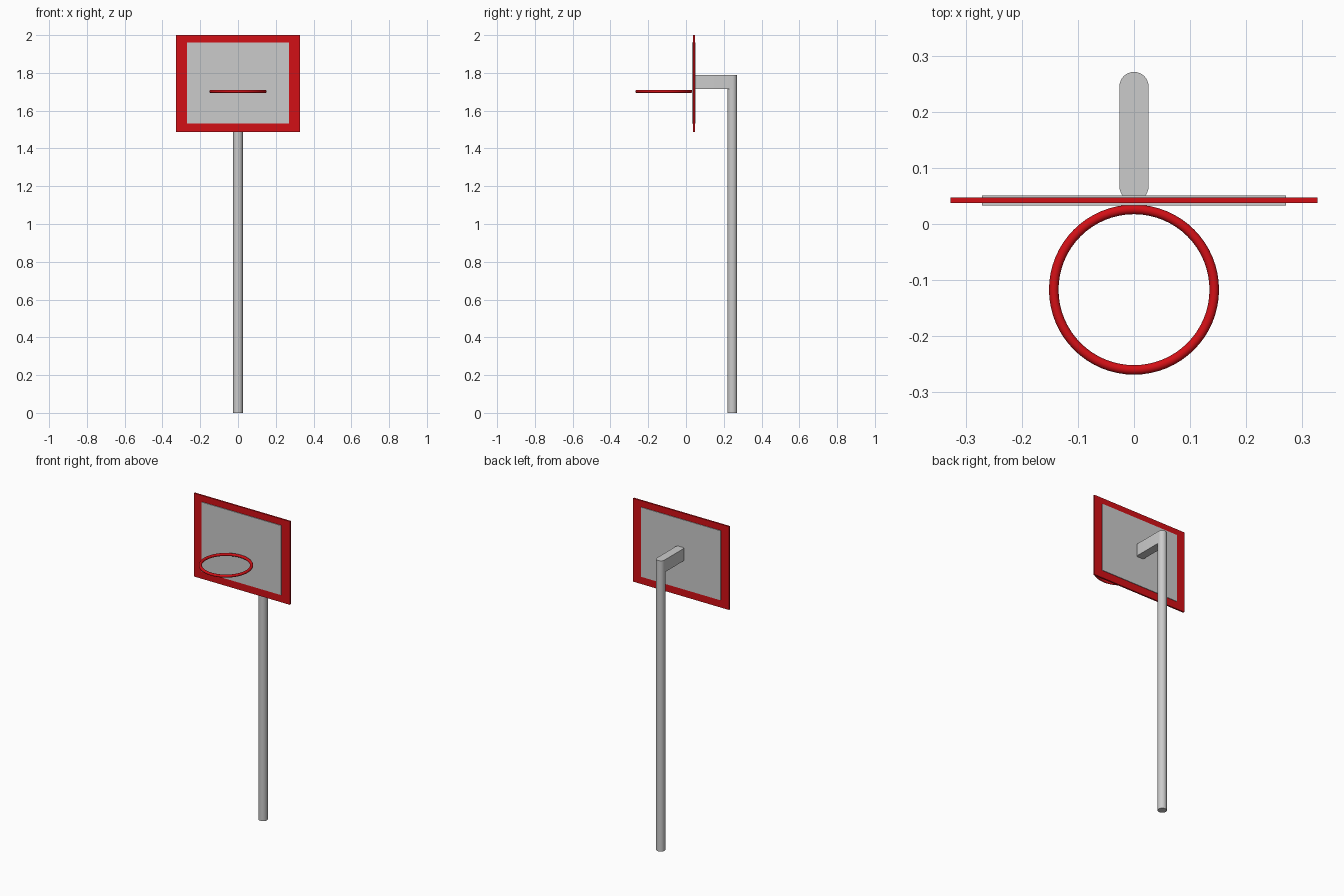
import bpy, bmesh, math

if "Cube" in bpy.data.objects:
    bpy.data.objects.remove(bpy.data.objects["Cube"])

red = bpy.data.materials.new("red_paint")
red.diffuse_color = (0.65, 0.005, 0.008, 1)
red.use_nodes = True
red.node_tree.nodes["Principled BSDF"].inputs["Base Color"].default_value = red.diffuse_color


def make_object(name, bm, material=None, smooth=False):
    bmesh.ops.recalc_face_normals(bm, faces=bm.faces)
    mesh = bpy.data.meshes.new(name)
    bm.to_mesh(mesh)
    bm.free()
    obj = bpy.data.objects.new(name, mesh)
    bpy.context.collection.objects.link(obj)
    if material:
        mesh.materials.append(material)
    if smooth:
        bpy.ops.object.select_all(action='DESELECT')
        obj.select_set(True)
        bpy.context.view_layer.objects.active = obj
        bpy.ops.object.shade_smooth_by_angle(angle=math.radians(35))
    return obj


def prism(name, points, offset, material=None, smooth=False):
    """Closed solid made by extruding an outline along offset."""
    bm = bmesh.new()
    face = bm.faces.new([bm.verts.new(p) for p in points])
    geom = bmesh.ops.extrude_face_region(bm, geom=[face], use_keep_orig=True)["geom"]
    moved = [g for g in geom if isinstance(g, bmesh.types.BMVert)]
    bmesh.ops.translate(bm, verts=moved, vec=offset)
    return make_object(name, bm, material, smooth)


def arc(cy, r, z, start, end, n):
    return [(r * math.cos(a), cy + r * math.sin(a), z)
            for a in (start + (end - start) * i / n for i in range(n + 1))]


def rect(hw, z0, z1, y):
    return [(-hw, y, z0), (hw, y, z0), (hw, y, z1), (-hw, y, z1)]


R, POLE_Y, TOP = 0.026, 0.245, 1.79

# Pole
prism("pole", arc(POLE_Y, R, 0, 0, math.tau, 32)[:-1], (0, 0, TOP), smooth=True)

# Support arm: rounded at the pole and where it enters the board
outline = (arc(POLE_Y, R, 1.714, 0, math.pi, 16)
           + arc(0.067, R, 1.714, math.pi, math.tau, 16))
prism("support_arm", outline, (0, 0, TOP - 1.714), smooth=True)

# Backboard panel, slightly thicker than its frame
prism("backboard_panel", rect(0.271, 1.533, 1.961, 0.033), (0, 0.0175, 0))

# Red frame around the panel
bm = bmesh.new()
rings = [[bm.verts.new(p) for p in rect(hw, z0, z1, y)]
         for hw, z0, z1, y in ((0.327, 1.487, 2.0, 0.037), (0.327, 1.487, 2.0, 0.047),
                               (0.271, 1.533, 1.961, 0.047), (0.271, 1.533, 1.961, 0.037))]
for k in range(4):
    a, b = rings[k], rings[(k + 1) % 4]
    for i in range(4):
        j = (i + 1) % 4
        bm.faces.new((a[i], a[j], b[j], b[i]))
make_object("backboard_frame", bm, red)

# Hoop
bpy.ops.mesh.primitive_torus_add(location=(0, -0.117, 1.702), major_radius=0.143,
                                 minor_radius=0.0085, major_segments=64, minor_segments=16)
hoop = bpy.context.object
hoop.name = "hoop"
hoop.data.materials.append(red)
bpy.ops.object.shade_smooth()
